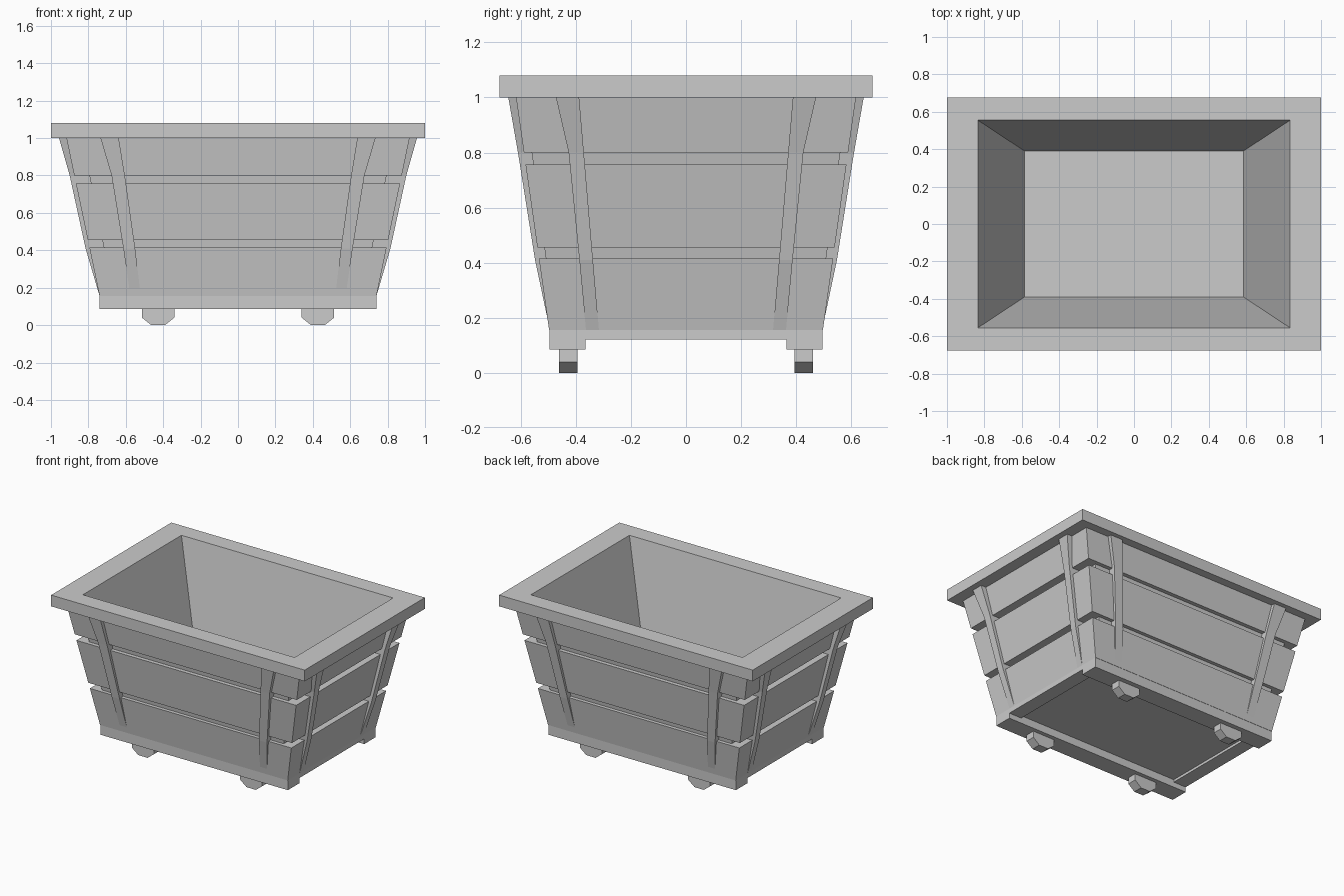
import bpy, bmesh

if "Cube" in bpy.data.objects:
    bpy.data.objects.remove(bpy.data.objects["Cube"])


def make_object(name, bm):
    bmesh.ops.recalc_face_normals(bm, faces=bm.faces[:])
    me = bpy.data.meshes.new(name)
    bm.to_mesh(me)
    bm.free()
    ob = bpy.data.objects.new(name, me)
    bpy.context.collection.objects.link(ob)
    return ob


def add_loft(bm, rings, closed=False):
    """Bridge successive rings of points; cap both ends unless closed."""
    loops = [[bm.verts.new(p) for p in r] for r in rings]
    pairs = list(zip(loops, loops[1:]))
    if closed:
        pairs.append((loops[-1], loops[0]))
    for a, b in pairs:
        n = len(a)
        for i in range(n):
            j = (i + 1) % n
            bm.faces.new((a[i], a[j], b[j], b[i]))
    if not closed:
        bm.faces.new(loops[0])
        bm.faces.new(loops[-1])


def rect(x, y, z):
    return [(-x, -y, z), (x, -y, z), (x, y, z), (-x, y, z)]


def rect_loft(name, sizes, closed=False):
    bm = bmesh.new()
    add_loft(bm, [rect(*s) for s in sizes], closed)
    return make_object(name, bm)


def box(name, x0, x1, y0, y1, z0, z1):
    bm = bmesh.new()
    add_loft(bm, [[(x0, y0, z), (x1, y0, z), (x1, y1, z), (x0, y1, z)] for z in (z0, z1)])
    return make_object(name, bm)


def core(z):
    return (0.664 + 0.2 * (z - 0.15), 0.473 + 0.134 * (z - 0.15), z)


def plank(z):
    return (0.74 + 0.21 * (z - 0.155), 0.497 + 0.142 * (z - 0.155), z)


# Inner tub with sloping walls and a floor
rect_loft("tub", [core(0.14), core(1.0), (0.812, 0.54, 1.0), (0.585, 0.39, 0.2)])

# Overhanging top rim
rect_loft("rim", [(0.812, 0.54, 1.0), (1, 0.677, 1.0), (1, 0.677, 1.08),
                  (0.835, 0.555, 1.08)], closed=True)

# Three plank courses wrapped around the tub
for name, z0, z1 in (("lower_planks", 0.155, 0.415), ("middle_planks", 0.455, 0.757),
                     ("upper_planks", 0.80, 1.0)):
    rect_loft(name, [core(z0), plank(z0), plank(z1), core(z1)], closed=True)

# Tapered straps, two per side: z, inner edge, outer edge, outward face
long_strap = [(0.155, 0.52, 0.575, 0.494), (0.41, 0.55, 0.613, 0.548),
              (0.80, 0.605, 0.676, 0.61), (1.0, 0.638, 0.735, 0.645)]
end_strap = [(0.155, 0.316, 0.363, 0.74), (0.41, 0.338, 0.387, 0.815),
             (0.80, 0.371, 0.426, 0.90), (1.0, 0.388, 0.472, 0.957)]
for s in (-1, 1):
    for t in (-1, 1):
        bm = bmesh.new()
        add_loft(bm, [[(s * a, t * core(z)[1], z), (s * b, t * core(z)[1], z),
                       (s * b, t * d, z), (s * a, t * d, z)] for z, a, b, d in long_strap])
        make_object("long_side_strap", bm)
        bm = bmesh.new()
        add_loft(bm, [[(t * core(z)[0], s * a, z), (t * core(z)[0], s * b, z),
                       (t * d, s * b, z), (t * d, s * a, z)] for z, a, b, d in end_strap])
        make_object("end_strap", bm)

# Base rails along the long sides and thinner end beams
for s in (-1, 1):
    y = sorted((s * 0.365, s * 0.495))
    box("base_rail", -0.74, 0.74, y[0], y[1], 0.085, 0.155)
    x = sorted((s * 0.64, s * 0.74))
    box("end_beam", x[0], x[1], -0.365, 0.365, 0.122, 0.155)

# Chamfered feet
foot = [(-0.087, 0.09), (-0.087, 0.04), (-0.037, 0.0), (0.037, 0.0), (0.087, 0.04), (0.087, 0.09)]
for sx in (-1, 1):
    for sy in (-1, 1):
        bm = bmesh.new()
        add_loft(bm, [[(sx * 0.427 + x, sy * y, z) for x, z in foot] for y in (0.394, 0.461)])
        make_object("foot", bm)
